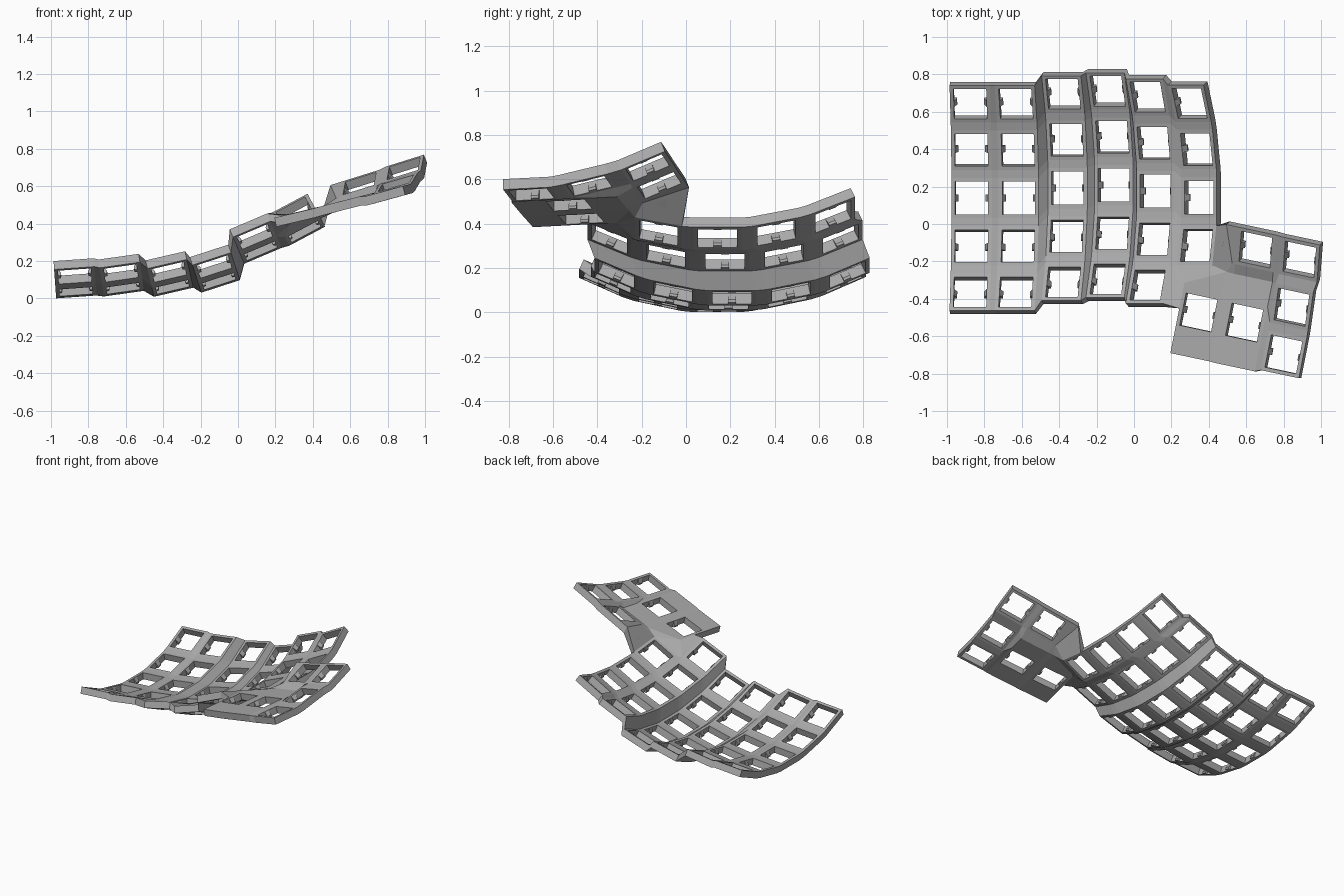
import bpy, bmesh
from math import radians, sin, cos
from mathutils import Matrix, Vector

if "Cube" in bpy.data.objects:
    bpy.data.objects.remove(bpy.data.objects["Cube"])

grey = bpy.data.materials.new("plain_grey")
grey.use_nodes = True
grey.diffuse_color = (0.4, 0.4, 0.4, 1)
grey.node_tree.nodes["Principled BSDF"].inputs["Base Color"].default_value = (0.4, 0.4, 0.4, 1)

THICK = 0.049      # plate thickness
HOLE = 0.088       # half of a socket opening
M = 0.108          # half of a socket frame
EXT = 0.244        # half length of the long thumb plates
RADIUS = 1.234     # curve of a finger column
CORNERS = {"tl": (-1, 1), "tr": (1, 1), "br": (1, -1), "bl": (-1, -1)}


def rot(deg, axis):
    return Matrix.Rotation(radians(deg), 4, axis)


class Sheet:
    """A thick sheet made of top polygons, each copied below, with walls on open edges."""
    def __init__(self):
        self.bm = bmesh.new()
        self.pairs = {}
        self.edges = {}

    def pair(self, p):
        mat, x, y = p
        top, low = mat @ Vector((x, y, 0)), mat @ Vector((x, y, -THICK))
        key = tuple(round(v, 4) for v in top)
        if key not in self.pairs:
            self.pairs[key] = (self.bm.verts.new(top), self.bm.verts.new(low))
        return key

    def face(self, *points):
        keys = [self.pair(p) for p in points]
        self.bm.faces.new([self.pairs[k][0] for k in keys])
        self.bm.faces.new([self.pairs[k][1] for k in reversed(keys)])
        for a, b in zip(keys, keys[1:] + keys[:1]):
            self.edges.setdefault(frozenset((a, b)), []).append((a, b))

    def socket(self, mat):
        ring = list(CORNERS.values())
        for (ax, ay), (bx, by) in zip(ring, ring[1:] + ring[:1]):
            self.face((mat, ax * HOLE, ay * HOLE), (mat, bx * HOLE, by * HOLE),
                      (mat, bx * M, by * M), (mat, ax * M, ay * M))

    def finish(self, name):
        for uses in self.edges.values():
            if len(uses) == 1:
                (a0, a1), (b0, b1) = (self.pairs[k] for k in uses[0])
                self.bm.faces.new((b0, a0, a1, b1))
        make(name, self.bm)


def make(name, bm):
    bmesh.ops.recalc_face_normals(bm, faces=bm.faces)
    mesh = bpy.data.meshes.new(name)
    bm.to_mesh(mesh)
    bm.free()
    mesh.materials.append(grey)
    bpy.context.collection.objects.link(bpy.data.objects.new(name, mesh))


def at(mat, corner):
    x, y = CORNERS[corner]
    return (mat, x * M, y * M)


# Finger columns: centre of the middle socket and sideways tilt
columns = [(-0.868, 0.139, 0.057, 4), (-0.617, 0.139, 0.074, 8), (-0.355, 0.192, 0.081, 13),
           (-0.108, 0.208, 0.111, 18), (0.114, 0.176, 0.273, 23), (0.347, 0.142, 0.376, 28)]
keys = {}
for c, (x, y, z, tilt) in enumerate(columns):
    for r in range(4 if c == 5 else 5):
        keys[c, r] = (Matrix.Translation((x, y, z)) @ rot(-tilt, "Y")
                      @ Matrix.Translation((0, 0, RADIUS)) @ rot(12 * (2 - r), "X")
                      @ Matrix.Translation((0, 0, -RADIUS)))

finger = Sheet()
for (c, r), k in keys.items():
    finger.socket(k)
    below, right, diag = (keys.get(i) for i in ((c, r + 1), (c + 1, r), (c + 1, r + 1)))
    if below:
        finger.face(at(k, "br"), at(k, "bl"), at(below, "tl"), at(below, "tr"))
    if right:
        finger.face(at(k, "tr"), at(k, "br"), at(right, "bl"), at(right, "tl"))
    if diag:
        finger.face(at(k, "br"), at(below, "tr"), at(diag, "tl"), at(right, "bl"))
    elif right and below:
        finger.face(at(k, "br"), at(below, "tr"), at(right, "bl"))
finger.finish("finger_plate")


# Thumb sockets: centre, sideways tilt, forward tilt
def thumb_key(x, y, z, tilt, pitch):
    return Matrix.Translation((x, y, z)) @ rot(-12, "Z") @ rot(-tilt, "Y") @ rot(pitch, "X")


near = thumb_key(0.345, -0.473, 0.468, 13, 3)
mid = thumb_key(0.59, -0.527, 0.53, 14, 3)
back_in = thumb_key(0.65, -0.137, 0.615, 17, 24)
back_out = thumb_key(0.885, -0.19, 0.695, 17, 24)
side = thumb_key(0.843, -0.445, 0.615, 16, 14)
front = thumb_key(0.80, -0.697, 0.578, 15, 3)
thumb_keys = [near, mid, back_in, back_out, side, front]

thumb = Sheet()
for k in thumb_keys:
    thumb.socket(k)

# Long plates in front of and behind the two wide thumb sockets
near_tl, near_tr = (near, -M, 0.14), (near, M, EXT)
near_bl, near_br = (near, -M, -EXT), (near, M, -EXT)
mid_tl, mid_tr = (mid, -M, EXT), (mid, M, EXT)
mid_bl, mid_br = (mid, -M, -EXT), (mid, M, -EXT)
for k, tl, tr, br, bl in ((near, near_tl, near_tr, near_br, near_bl),
                          (mid, mid_tl, mid_tr, mid_br, mid_bl)):
    thumb.face(tl, at(k, "tl"), at(k, "tr"), tr)
    thumb.face(at(k, "bl"), bl, br, at(k, "br"))

# Webs between thumb sockets
thumb.face(near_tr, at(near, "tr"), at(mid, "tl"), mid_tl)
thumb.face(at(near, "tr"), at(near, "br"), at(mid, "bl"), at(mid, "tl"))
thumb.face(at(near, "br"), near_br, mid_bl, at(mid, "bl"))
thumb.face(mid_tr, at(mid, "tr"), at(side, "bl"), at(side, "tl"))
thumb.face(at(mid, "tr"), at(mid, "br"), at(front, "tl"), at(side, "bl"))
thumb.face(at(mid, "br"), mid_br, at(front, "bl"), at(front, "tl"))
thumb.face(at(back_in, "tr"), at(back_in, "br"), at(back_out, "bl"), at(back_out, "tl"))
for upper, lower in ((back_out, side), (side, front)):
    thumb.face(at(upper, "br"), at(upper, "bl"), at(lower, "tl"), at(lower, "tr"))
thumb.face(at(back_in, "bl"), mid_tl, mid_tr, at(back_in, "br"))
thumb.face(at(back_in, "br"), mid_tr, at(side, "tl"), at(back_out, "bl"))

# Flange on the inner side of the back thumb socket
flange_t, flange_b = (back_in, -0.175, M), (back_in, -0.125, -M)
thumb.face(flange_t, flange_b, at(back_in, "bl"), at(back_in, "tl"))
thumb.face(flange_b, near_tr, mid_tl, at(back_in, "bl"))
thumb.finish("thumb_plate")

# Web joining the thumb plate to the finger plate
corner, low = keys[5, 3], keys[4, 4]
web = Sheet()
web.face(at(corner, "tr"), at(corner, "br"), flange_b, flange_t)
web.face(at(corner, "br"), near_tr, flange_b)
web.face(at(corner, "br"), at(corner, "bl"), near_tl)
web.face(at(corner, "br"), near_tl, near_tr)
web.face(at(corner, "bl"), at(low, "tr"), near_tl)
web.face(at(low, "tr"), at(low, "br"), (near, -M, 0), at(near, "tl"), near_tl)
web.finish("joining_web")

# Clip nubs on both side walls of every socket
nubs = bmesh.new()
profile = [(0, -0.004), (0.016, -0.034), (0.014, -0.046), (0, -THICK)]
for k in list(keys.values()) + thumb_keys:
    for s in (-1, 1):
        ends = [[nubs.verts.new(k @ Vector((s * (HOLE - d), y, z))) for d, z in profile]
                for y in (-0.018, 0.018)]
        nubs.faces.new(ends[0])
        nubs.faces.new(ends[1][::-1])
        for i in range(4):
            j = (i + 1) % 4
            nubs.faces.new((ends[0][i], ends[1][i], ends[1][j], ends[0][j]))
make("socket_nubs", nubs)
